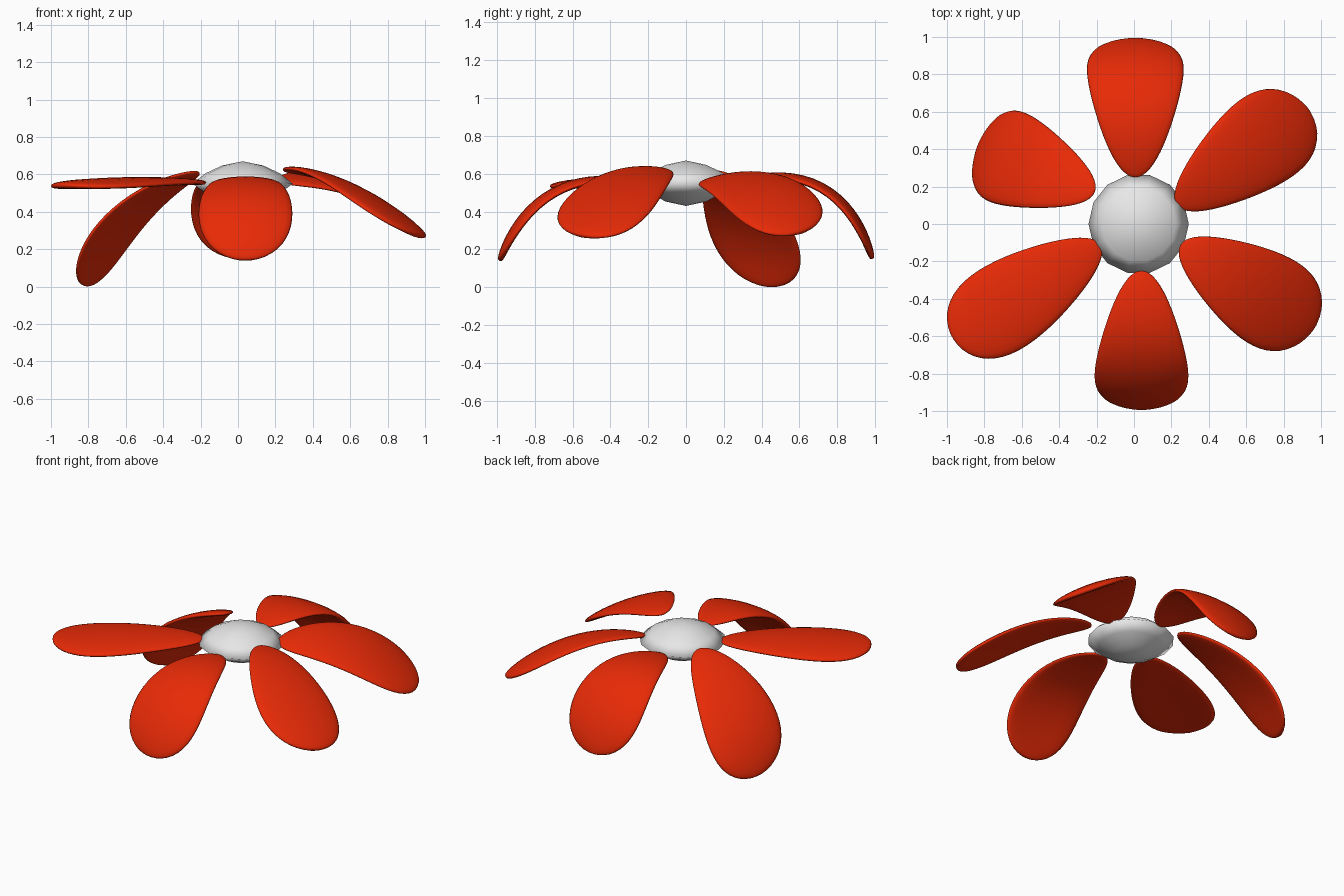
import bpy, bmesh, math
from mathutils import Vector
from mathutils.geometry import interpolate_bezier

cube = bpy.data.objects.get("Cube")
if cube:
    bpy.data.objects.remove(cube)


def material(name, color):
    mat = bpy.data.materials.new(name)
    mat.use_nodes = True
    mat.diffuse_color = color
    mat.node_tree.nodes["Principled BSDF"].inputs["Base Color"].default_value = color
    return mat


RED = material("petal red", (0.8, 0.023, 0.002, 1))
WHITE = material("centre white", (0.8, 0.8, 0.8, 1))
RINGS, SIDES = 28, 24


def skin(name, rings, ends, mat):
    """Join rings of points into a closed smooth surface with a point at each end."""
    bm = bmesh.new()
    rings = [[bm.verts.new(p) for p in ring] for ring in rings]
    count = len(rings[0])
    for lower, upper in zip(rings, rings[1:]):
        for j in range(count):
            k = (j + 1) % count
            bm.faces.new((lower[j], lower[k], upper[k], upper[j]))
    for ring, tip in zip((rings[0], rings[-1]), ends):
        pole = bm.verts.new(tip)
        for j in range(count):
            bm.faces.new((ring[j], ring[(j + 1) % count], pole))
    bmesh.ops.recalc_face_normals(bm, faces=bm.faces)
    for face in bm.faces:
        face.smooth = True
    mesh = bpy.data.meshes.new(name)
    bm.to_mesh(mesh)
    bm.free()
    mesh.materials.append(mat)
    bpy.context.collection.objects.link(bpy.data.objects.new(name, mesh))


def even_spine(points, fraction):
    """Point and direction at a fraction of the spine's length."""
    lengths = [(b - a).length for a, b in zip(points, points[1:])]
    left = fraction * sum(lengths)
    for a, b, length in zip(points, points[1:], lengths):
        if left <= length:
            break
        left -= length
    return a.lerp(b, min(left / length, 1)), (b - a).normalized()


def petal(name, root, angle, spine, half_width, tilt):
    """Sweep a thin oval along a curved spine; tilt raises the petal's left edge."""
    a = math.radians(angle)
    out = Vector((math.cos(a), math.sin(a), 0))
    side = Vector((-out.y, out.x, tilt)).normalized()
    base = Vector((root[0], root[1], 0))
    points = interpolate_bezier(*[base + out * r + Vector((0, 0, z)) for r, z in spine], 60)

    rings = []
    for i in range(1, RINGS):
        t = (1 - math.cos(math.pi * i / RINGS)) / 2
        centre, along = even_spine(points, t)
        up = along.cross(side).normalized()
        shape = 1.36 * math.sqrt(t * (1 - t ** 4))
        ring = []
        for j in range(SIDES):
            u = math.tau * j / SIDES
            across = math.cos(u) * shape
            bulge = math.copysign(abs(math.sin(u)) ** 0.8, math.sin(u))
            lift = 0.026 * bulge * math.sqrt(shape) - 0.02 * across ** 2
            ring.append(centre + side * across * half_width + up * lift)
        rings.append(ring)
    skin(name, rings, (points[0], points[-1]), RED)


# Petals: root, heading, spine (distance, height), half width, tilt
petal("front_petal", (0.04, -0.25), 270,
      [(0, 0.55), (0.33, 0.62), (0.6, 0.5), (0.735, 0.14)], 0.252, 0)
petal("back_petal", (0.007, 0.25), 90,
      [(0, 0.55), (0.33, 0.65), (0.62, 0.55), (0.735, 0.15)], 0.26, 0)
petal("front_left_petal", (0.25, -0.11), -32,
      [(0, 0.62), (0.3, 0.63), (0.6, 0.45), (0.84, 0.27)], 0.258, -0.17)
petal("back_left_petal", (0.23, 0.1), 36.5,
      [(0, 0.56), (0.33, 0.61), (0.6, 0.5), (0.868, 0.29)], 0.258, 0.27)
petal("flat_front_right_petal", (-0.18, -0.11), 213,
      [(0, 0.555), (0.3, 0.57), (0.6, 0.56), (0.935, 0.54)], 0.24, 0)
petal("drooping_back_right_petal", (-0.21, 0.17), 158,
      [(0, 0.61), (0.25, 0.54), (0.55, 0.35), (0.665, 0.005)], 0.26, 0.15)

# Lens-shaped middle, widest at its rim
lens = [(0.11, 0.453), (0.2, 0.5), (0.268, 0.55), (0.2, 0.605), (0.11, 0.647)]
spokes = [math.tau * j / 14 for j in range(14)]
skin("flower_centre",
     [[(0.025 + r * math.cos(a), r * math.sin(a), z) for a in spokes] for r, z in lens],
     ((0.025, 0, 0.43), (0.025, 0, 0.67)), WHITE)
